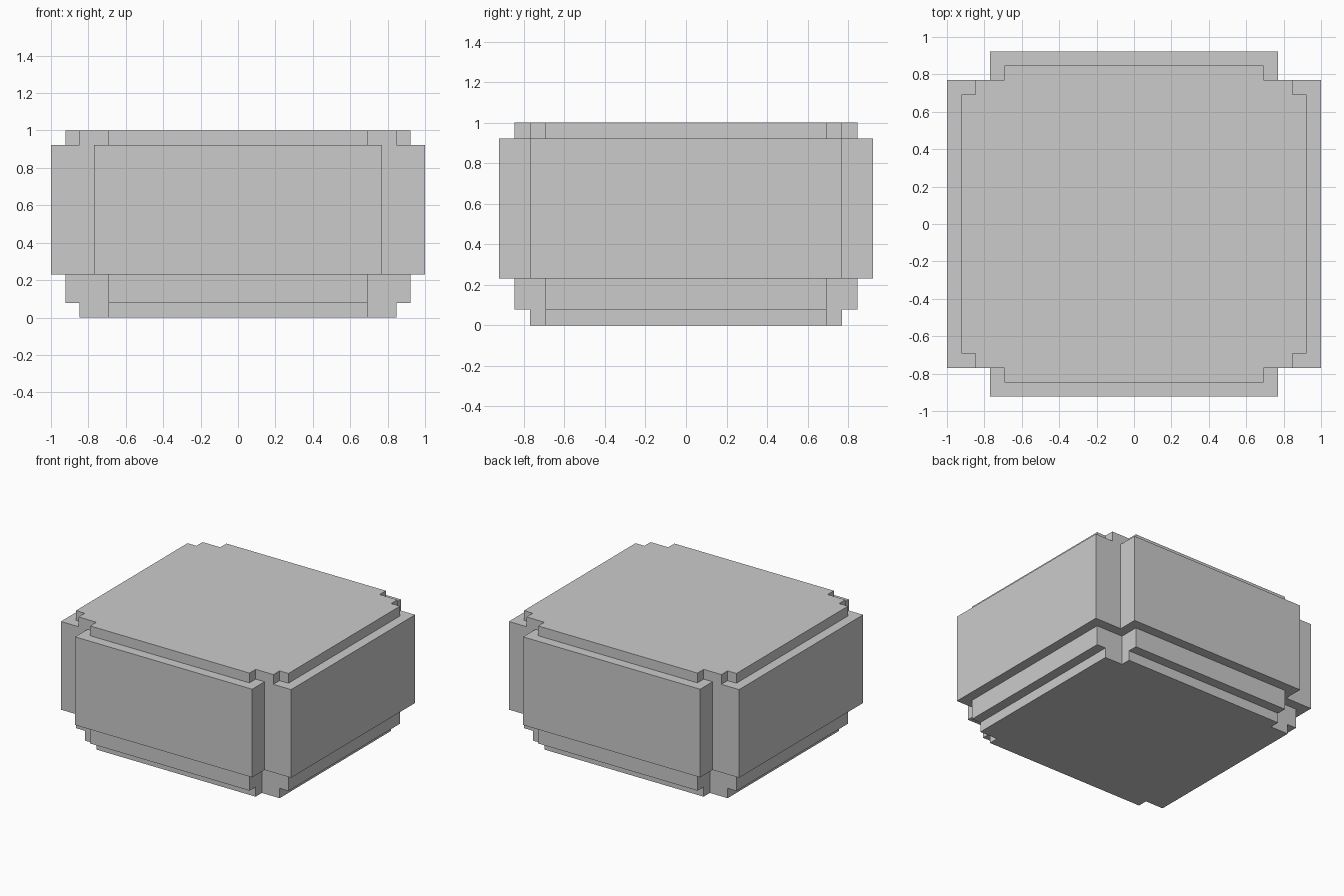
import bpy

if "Cube" in bpy.data.objects:
    bpy.data.objects.remove(bpy.data.objects["Cube"])

UNIT = 1 / 13  # the model sits on a 26-unit-wide block grid


def block(name, half_x, half_y, z0, z1):
    """Box centred on x and y, measured in grid units."""
    bpy.ops.mesh.primitive_cube_add(size=2, location=(0, 0, (z0 + z1) / 2))
    ob = bpy.context.object
    ob.name = name
    ob.scale = (half_x, half_y, (z1 - z0) / 2)
    bpy.ops.object.transform_apply(location=True, rotation=False, scale=True)
    return ob


# Core reaching from the base to the top
body = block("stepped_block", 11, 9, 0, 13)

# Overlapping blocks fused into the core
parts = [
    ("base_front_back", 9, 10, 0, 13),
    ("lower_step_sides", 12, 9, 1, 13),
    ("lower_step_front_back", 9, 11, 1, 13),
    ("top_corners", 11, 10, 3, 13),
    ("side_panels", 13, 10, 3, 12),
    ("front_back_panels", 10, 12, 3, 12),
]
for part in parts:
    other = block(*part)
    bpy.context.view_layer.objects.active = body
    mod = body.modifiers.new(part[0], 'BOOLEAN')
    mod.operation = 'UNION'
    mod.solver = 'EXACT'
    mod.object = other
    bpy.ops.object.modifier_apply(modifier=mod.name)
    bpy.data.objects.remove(other, do_unlink=True)

# Grid units to final size
bpy.ops.object.select_all(action='DESELECT')
body.select_set(True)
bpy.context.view_layer.objects.active = body
body.scale = (UNIT, UNIT, UNIT)
bpy.ops.object.transform_apply(location=False, rotation=False, scale=True)
